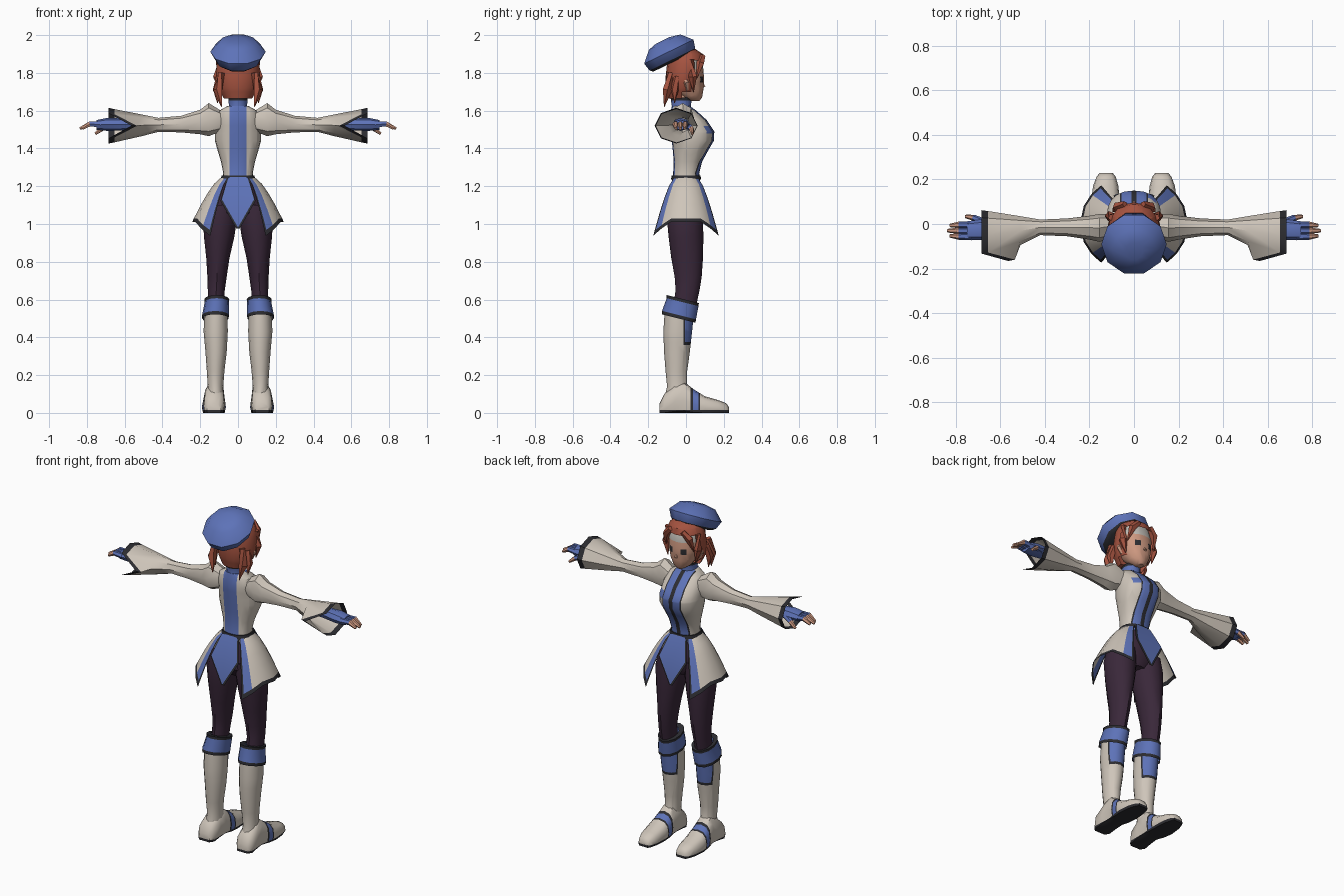
import bpy, bmesh, math
from math import sin, cos, pi, radians, atan2, degrees, hypot
from mathutils import Vector, Matrix

if "Cube" in bpy.data.objects:
    bpy.data.objects.remove(bpy.data.objects["Cube"])


def material(name, r, g, b):
    m = bpy.data.materials.new(name)
    m.use_nodes = True
    m.diffuse_color = (r, g, b, 1)
    m.node_tree.nodes["Principled BSDF"].inputs["Base Color"].default_value = (r, g, b, 1)
    return m


BLUE = material("blue cloth", .11, .17, .48)
CREAM = material("cream cloth", .62, .56, .49)
DARK = material("dark trim", .025, .025, .03)
PURPLE = material("purple leggings", .042, .021, .042)
HAIR = material("red hair", .37, .085, .05)
SKIN = material("skin", .62, .32, .22)
PALE = material("pale forehead", .52, .5, .46)


def ring(axis, p, a0, a1, b0, b1, n=12, e=1.0):
    """Superellipse ring across an axis, given its extents in the other two directions."""
    pts = []
    for i in range(n):
        t = 2 * pi * i / n
        c, s = cos(t), sin(t)
        a = (a0 + a1) / 2 + (a1 - a0) / 2 * math.copysign(abs(c) ** e, c)
        b = (b0 + b1) / 2 + (b1 - b0) / 2 * math.copysign(abs(s) ** e, s)
        pts.append(Vector({"x": (p, a, b), "y": (a, p, b), "z": (a, b, p)}[axis]))
    return pts


def column(rows, n=12, e=1.0):
    """Upright rings from (z, half width, back y, front y)."""
    return [ring("z", z, -w, w, y0, y1, n, e) for z, w, y0, y1 in rows]


def tube(path, n=6):
    """Rings along a path of (point, radius)."""
    pts = [Vector(p) for p, r in path]
    out = []
    for i, (p, r) in enumerate(path):
        d = pts[min(i + 1, len(pts) - 1)] - pts[max(i - 1, 0)]
        q = d.to_track_quat("Z", "Y")
        out.append([pts[i] + q @ Vector((r * cos(2 * pi * k / n), r * sin(2 * pi * k / n), 0))
                    for k in range(n)])
    return out


def loft(name, rings, mats, rule=None, cuts=(), closed=True, caps=True, mirror=False, angle=40):
    """Skin the rings, cut along planes, then colour faces by rule (None deletes a face)."""
    bm = bmesh.new()
    rows = [[bm.verts.new(p) for p in r] for r in rings]
    n = len(rows[0])
    for a, b in zip(rows, rows[1:]):
        for i in range(n if closed else n - 1):
            j = (i + 1) % n
            bm.faces.new((a[i], a[j], b[j], b[i]))
    if closed and caps:
        bm.faces.new(rows[0])
        bm.faces.new(rows[-1])
    bmesh.ops.recalc_face_normals(bm, faces=bm.faces)
    for axis, at in cuts:
        no = Vector([axis == k for k in "xyz"])
        bmesh.ops.bisect_plane(bm, geom=bm.verts[:] + bm.edges[:] + bm.faces[:],
                               plane_co=no * at, plane_no=no)
    if rule:
        gone = []
        for f in bm.faces:
            k = rule(f.calc_center_median())
            if k is None:
                gone.append(f)
            else:
                f.material_index = k
        bmesh.ops.delete(bm, geom=gone, context="FACES")
    me = bpy.data.meshes.new(name)
    bm.to_mesh(me)
    bm.free()
    for m in mats:
        me.materials.append(m)
    ob = bpy.data.objects.new(name, me)
    bpy.context.collection.objects.link(ob)
    for o in bpy.context.selected_objects:
        o.select_set(False)
    ob.select_set(True)
    bpy.context.view_layer.objects.active = ob
    bpy.ops.object.shade_smooth_by_angle(angle=radians(angle))
    if mirror:
        ob.modifiers.new("Mirror", "MIRROR").use_mirror_merge = False
    return ob


# Torso with front bands, back band and a small chest pocket
def torso_rule(c):
    x = abs(c.x)
    if c.y < -.01:
        return 1 if x < .045 else 0
    if x < .012:
        return 2
    if x < .055:
        return 1
    if x < .062:
        return 2
    return 1 if c.x < .1 and c.x > 0 and 1.48 < c.z < 1.52 and c.y > .06 else 0


loft("torso", column([(1.22, .085, -.075, .075), (1.27, .078, -.068, .07), (1.33, .09, -.065, .085),
                      (1.39, .108, -.07, .118), (1.44, .122, -.075, .147), (1.49, .122, -.08, .15),
                      (1.55, .118, -.085, .11), (1.6, .1, -.08, .055), (1.625, .055, -.075, .02)], 20, .85),
     [CREAM, BLUE, DARK], torso_rule,
     [("x", s * v) for s in (-1, 1) for v in (.012, .045, .055, .062)]
     + [("x", .1), ("z", 1.48), ("z", 1.52), ("y", -.01)])
loft("belt", column([(1.235, .093, -.08, .08), (1.258, .086, -.075, .077)], 20, .85), [DARK])
loft("collar", column([(1.58, .06, -.082, .035), (1.62, .048, -.074, .025), (1.655, .05, -.08, .03),
                       (1.67, .052, -.082, .032)]), [BLUE, DARK], lambda c: int(c.z > 1.655), caps=False)
loft("neck", column([(1.59, .038, -.06, .02), (1.72, .036, -.05, .03)]), [SKIN])


# Head with painted eyes and pale forehead
def face_rule(c):
    if c.y > .04 and .026 < abs(c.x) < .055 and 1.75 < c.z < 1.782:
        return 1
    return 2 if c.z > 1.82 else 0


loft("head", column([(1.65, .02, .02, .07), (1.67, .05, -.02, .085), (1.71, .075, -.06, .092),
                     (1.76, .09, -.08, .096), (1.82, .097, -.09, .092), (1.87, .092, -.09, .083),
                     (1.92, .06, -.07, .05)], 16), [SKIN, DARK, PALE], face_rule,
     [("x", s * v) for s in (-1, 1) for v in (.026, .055)] + [("z", 1.75), ("z", 1.782)])
loft("nose", tube([((0, .082, 1.755), .004), ((0, .094, 1.728), .01), ((0, .086, 1.718), .006)]), [SKIN])
loft("ears", tube([((.088, .005, 1.71), .01), ((.1, .0, 1.75), .018), ((.098, -.005, 1.78), .01)]),
     [SKIN], mirror=True)

# Hair shell, open over the face, plus loose locks
loft("hair", column([(1.665, .075, -.09, .04), (1.72, .106, -.105, .07), (1.78, .117, -.108, .09),
                     (1.85, .112, -.1, .1), (1.9, .092, -.09, .088), (1.93, .06, -.07, .045)], 16),
     [HAIR], lambda c: None if c.y > .03 and c.z < 1.865 or c.z < 1.7 and c.y > -.02 else 0,
     [("y", .03), ("z", 1.865), ("z", 1.7), ("y", -.02)])
LOCKS = {"back_lock": ((.088, -.085, 1.8), (.105, -.098, 1.71), (.088, -.115, 1.62), .026),
         "neck_lock": ((.1, -.05, 1.78), (.115, -.06, 1.71), (.108, -.06, 1.64), .022),
         "cheek_lock": ((.1, .03, 1.87), (.108, .035, 1.78), (.092, .04, 1.7), .024),
         "fringe_lock": ((.04, .088, 1.89), (.076, .076, 1.85), (.094, .056, 1.77), .022)}
for name, (a, b, c, r) in LOCKS.items():
    loft(name + "s", tube([(a, r * .7), (b, r), (c, .002)], 5), [HAIR], mirror=True)

# Tilted beret
tilt = Matrix.Translation((0, -.085, 1.865)) @ Matrix.Rotation(radians(26), 4, "X")
beret = column([(-.014, .1, -.11, .14), (.0, .122, -.127, .156), (.045, .147, -.137, .168),
                (.1, .1, -.08, .115), (.113, .04, -.03, .055)], 10)
loft("beret", [[tilt @ p for p in r] for r in beret], [BLUE, DARK],
     lambda c: int((tilt.inverted() @ c).z < .0))

# Sleeves flare to a cuff that is slit at the back
sleeve = [ring("x", x, y0, y1, z0, z1, 8) for x, y0, y1, z0, z1 in
          [(.09, -.06, .045, 1.49, 1.6), (.155, -.08, .045, 1.465, 1.64), (.2, -.07, .037, 1.475, 1.605),
           (.3, -.055, .025, 1.485, 1.573), (.42, -.05, .02, 1.488, 1.562),
           (.51, -.095, .035, 1.465, 1.58), (.655, -.16, .058, 1.432, 1.608),
           (.685, -.166, .062, 1.426, 1.615)]]
for r in sleeve[-2:]:
    r[4].x -= .12
edge = [p.copy() for p in sleeve[-2]]
loft("sleeves", sleeve[:-1], [CREAM], caps=False, mirror=True)
loft("sleeve_trims", [edge, sleeve[-1]], [DARK], caps=False, mirror=True)

# Gloves and fingers
loft("gloves", [ring("x", *v, 8) for v in
                [(.42, -.04, .01, 1.5, 1.55), (.6, -.055, .015, 1.495, 1.56), (.69, -.072, .02, 1.493, 1.562),
                 (.75, -.07, .012, 1.498, 1.55)]], [BLUE], mirror=True)
for i, y in enumerate((-.056, -.03, -.004)):
    tip = .825 + .012 * (i == 1)
    loft(f"finger_{i + 1}", tube([((.73, y, 1.526), .017), ((.785, y, 1.53), .015),
                                  ((tip, y * .9 - .003, 1.505), .008)]),
         [BLUE, SKIN], lambda c: int(c.x > .785), mirror=True)
loft("thumbs", tube([((.67, .005, 1.52), .018), ((.72, .028, 1.505), .014), ((.755, .034, 1.478), .008)]),
     [BLUE, SKIN], lambda c: int(c.x > .72), mirror=True)

# Split skirt: each side is an open shell with blue edges and dark trim
WAIST, RATIO = 1.25, 1.12


def hem(t):
    return 1.01 - .07 * max(0, (abs(t) - 22) / 30)


def skirt_point(t, s):
    r = .085 + .158 * s ** .72
    a = radians(t)
    return Vector((r * cos(a), r / RATIO * sin(a), WAIST + (hem(t) - WAIST) * s))


def skirt_rule(c):
    t = degrees(atan2(c.y * RATIO, c.x))
    s = (WAIST - c.z) / (WAIST - hem(t))
    if abs(t) > 50 or s > .93:
        return 2
    return 1 if abs(t) > 38 else 0


COLS = (-53, -50, -38, -22, 0, 22, 38, 50, 53)
loft("skirt_sides", [[skirt_point(t, s) for t in COLS] for s in (0, .15, .35, .6, .92, 1)],
     [CREAM, BLUE, DARK], skirt_rule, closed=False, mirror=True)

# Pointed centre panels, front and back, with a dark backing edge
for name, side in (("front", 1), ("back", -1)):
    for part, mat, grow in (("panel", BLUE, 0), ("panel_edge", DARK, .008)):
        rows = [[Vector((x * (w + grow), side * (y - grow * .5), z - grow)) for x in (-1, 0, 1)]
                for z, w, y in ((1.25, .05, .078), (1.13, .085, .132), (.985, .002, .15))]
        loft(f"{name}_{part}", rows, [mat], closed=False)

# Hips and leggings
loft("hips", column([(1.01, .07, -.07, .06), (1.06, .14, -.1, .085), (1.14, .13, -.085, .085),
                     (1.24, .08, -.07, .07)]), [PURPLE])
loft("leggings", [ring("z", z, x0, x1, y0, y1) for z, x0, x1, y0, y1 in
                  [(.55, .075, .16, -.07, .05), (.65, .07, .16, -.055, .072), (.72, .06, .162, -.06, .083),
                   (.82, .045, .168, -.078, .09), (.93, .02, .18, -.092, .092), (1.02, .006, .185, -.1, .09),
                   (1.1, .01, .165, -.095, .085)]], [PURPLE], mirror=True)


# Boot shafts with a blue shin guard
def boot_rule(c):
    if c.y < -.012 or c.z < .36:
        return 0
    return 2 if c.z < .375 or c.y < -.004 else 1


loft("boot_shafts", [ring("z", z, x0, x1, y0, y1) for z, x0, x1, y0, y1 in
                     [(.08, .075, .168, -.115, .03), (.14, .078, .16, -.1, .005), (.22, .072, .165, -.108, .006),
                      (.32, .06, .172, -.116, .02), (.43, .054, .182, -.12, .032), (.55, .056, .178, -.112, .045)]],
     [CREAM, BLUE, DARK], boot_rule, [("z", .36), ("z", .375), ("y", -.012), ("y", -.004)], mirror=True)

# Slanted boot cuffs
cuff = [ring("z", z, x0, x1, y0, y1) for z, x0, x1, y0, y1 in
        [(.49, .05, .19, -.128, .05), (.508, .048, .19, -.127, .053), (.582, .048, .176, -.102, .066),
         (.598, .046, .178, -.102, .068), (.598, .07, .16, -.07, .05)]]
for p in [p for r in cuff for p in r]:
    p.z -= .25 * p.y
loft("boot_cuffs", cuff, [BLUE, DARK],
     lambda c: int(not .508 < c.z + .25 * c.y < .582), caps=False, mirror=True)


# Shoes with dark sole and strap
def shoe_rule(c):
    if c.z < .014:
        return 2
    if .025 < c.y < .075:
        return 1 if .037 < c.y < .066 else 2
    return 0


shoe = [ring("y", y, x0, x1, -.03, z1, 12, .8) for y, x0, x1, z1 in
        [(-.14, .09, .165, .05), (-.115, .072, .182, .1), (-.06, .07, .18, .15), (-.01, .07, .178, .165),
         (.04, .066, .186, .125), (.1, .064, .192, .088), (.17, .07, .184, .068), (.212, .082, .168, .052),
         (.228, .095, .155, .03)]]
for p in [p for r in shoe for p in r]:
    p.z = max(p.z, 0)
loft("shoes", shoe, [CREAM, BLUE, DARK], shoe_rule,
     [("z", .014)] + [("y", v) for v in (.025, .037, .066, .075)], mirror=True)
